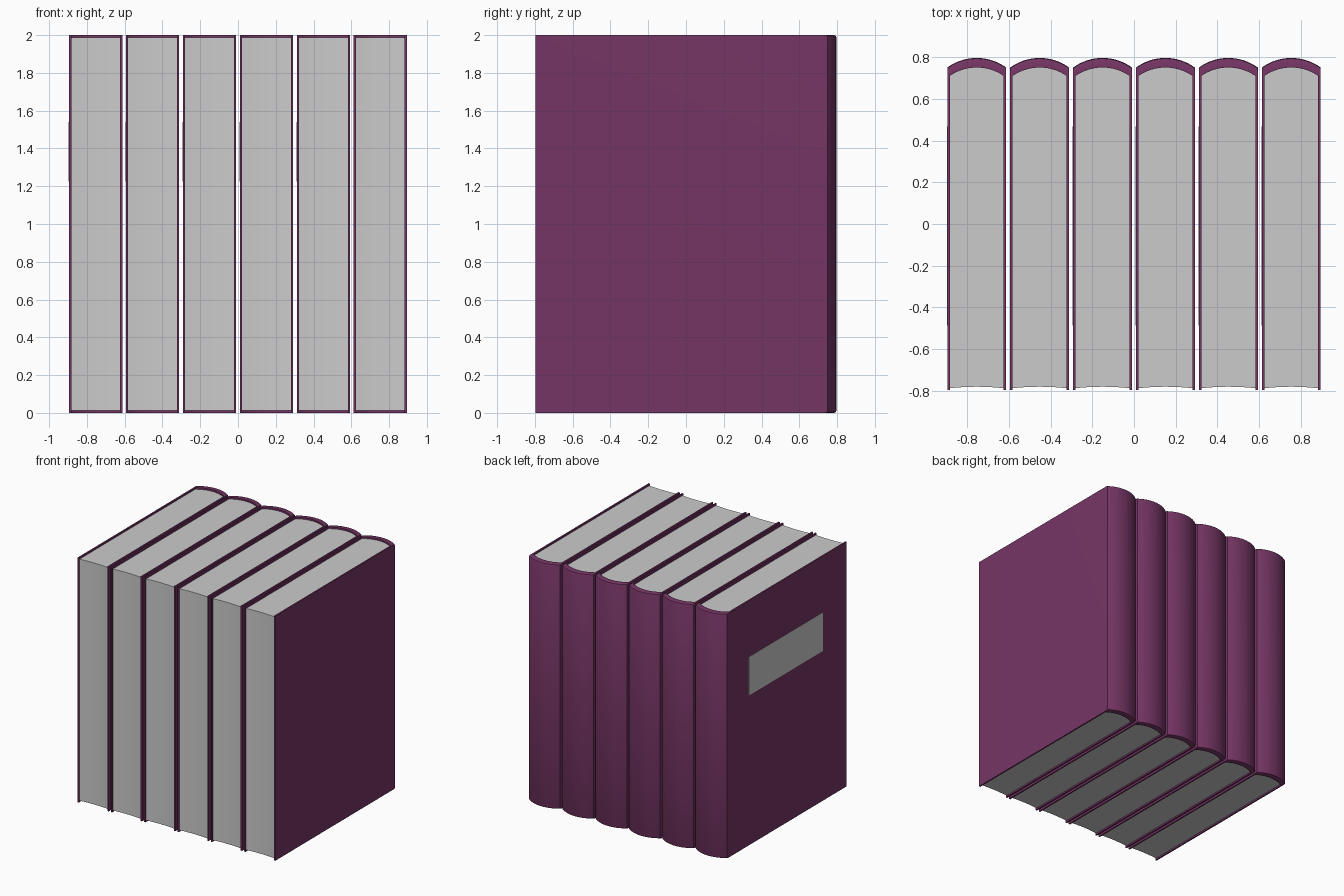
import bpy, bmesh, math

if "Cube" in bpy.data.objects:
    bpy.data.objects.remove(bpy.data.objects["Cube"])

H, HALF, COVER = 2.0, 0.141, 0.012      # height, half width, board thickness
PITCH, COUNT, FRONT = 0.3015, 6, -0.796
SEG = 16


def arc(half, y_edge, y_peak):
    """Circular arc from (-half, y_edge) over (0, y_peak) to (half, y_edge)."""
    rise = y_peak - y_edge
    r = (half * half + rise * rise) / (2 * rise)
    a = math.asin(half / r)
    return [(r * math.sin(t), y_peak - r + r * math.cos(t))
            for t in (-a + 2 * a * i / SEG for i in range(SEG + 1))]


def finish(bm, name, mat=None):
    bmesh.ops.recalc_face_normals(bm, faces=bm.faces[:])
    me = bpy.data.meshes.new(name)
    bm.to_mesh(me)
    bm.free()
    me.shade_smooth()
    me.set_sharp_from_angle(angle=math.radians(35))
    if mat:
        me.materials.append(mat)
    return me


def cover_mesh(mat):
    # U-shaped wrap: two boards joined by a rounded spine
    i = HALF - COVER
    outer = [(-HALF, FRONT)] + arc(HALF, 0.75, 0.796) + [(HALF, FRONT)]
    inner = [(-i, FRONT)] + arc(i, 0.71, 0.75) + [(i, FRONT)]
    bm = bmesh.new()
    rows = [[bm.verts.new((x, y, z)) for x, y in line]
            for line, z in ((outer, 0), (outer, H), (inner, H), (inner, 0))]
    n = len(outer)
    for a, b in zip(rows, rows[1:] + rows[:1]):
        for k in range(n - 1):
            bm.faces.new((a[k], a[k + 1], b[k + 1], b[k]))
    for k in (0, n - 1):
        bm.faces.new([r[k] for r in rows])
    # softened head and tail of the spine
    rim = [bm.edges.get((r[k], r[k + 1])) for r in rows[:2] for k in range(1, n - 2)]
    bmesh.ops.bevel(bm, geom=rim, offset=0.012, segments=2, profile=0.5,
                    affect='EDGES')
    return finish(bm, "cover", mat)


def pages_mesh():
    # page block with rounded back and slightly hollow fore edge
    i = HALF - COVER
    outline = arc(i, 0.71, 0.75) + arc(i, -0.787, -0.780)[::-1]
    bm = bmesh.new()
    face = bm.faces.new([bm.verts.new((x, y, 0.013)) for x, y in outline])
    top = bmesh.ops.extrude_face_region(bm, geom=[face])["geom"]
    bmesh.ops.translate(bm, vec=(0, 0, H - 0.026),
                        verts=[v for v in top if isinstance(v, bmesh.types.BMVert)])
    return finish(bm, "pages")


def label_mesh():
    # thin plate on the left board
    bm = bmesh.new()
    bmesh.ops.create_cube(bm, size=1)
    bmesh.ops.scale(bm, vec=(0.004, 0.955, 0.315), verts=bm.verts[:])
    bmesh.ops.translate(bm, vec=(-HALF, -0.01, 1.383), verts=bm.verts[:])
    return finish(bm, "label")


purple = bpy.data.materials.new("purple_cloth")
purple.diffuse_color = (0.18, 0.036, 0.13, 1)
purple.use_nodes = True
purple.node_tree.nodes["Principled BSDF"].inputs["Base Color"].default_value = purple.diffuse_color

# row of identical books
parts = {"cover": cover_mesh(purple), "pages": pages_mesh(), "label": label_mesh()}
for b in range(COUNT):
    for name, me in parts.items():
        ob = bpy.data.objects.new(f"book_{b + 1}_{name}", me)
        ob.location.x = (b - (COUNT - 1) / 2) * PITCH
        bpy.context.collection.objects.link(ob)
